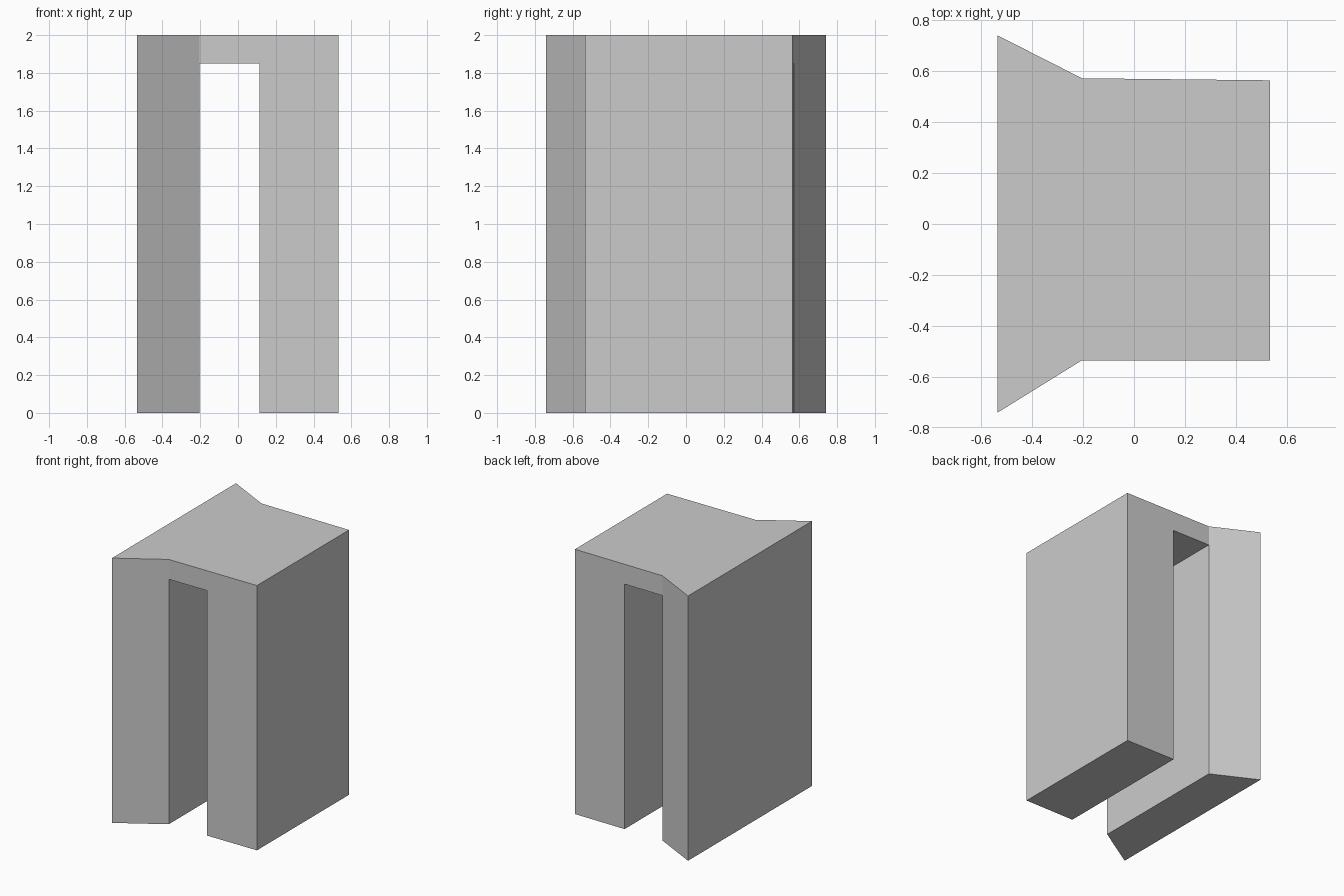
import bpy, bmesh

if "Cube" in bpy.data.objects:
    bpy.data.objects.remove(bpy.data.objects["Cube"])

# Front outline of the arch (x, z), anticlockwise from the outer left foot
L, BEND, SLOT, R = -0.535, -0.204, 0.115, 0.533
outline = [(L, 0), (BEND, 0), (BEND, 1.85), (SLOT, 1.85), (SLOT, 0),
           (R, 0), (R, 2), (BEND, 2), (L, 2)]
# Flat panels of the outline: flared left leg, then right leg with lintel
panels = [(0, 1, 2, 7, 8), (2, 3, 4, 5, 6, 7)]


def depth(x, flare, bend, end):
    """Side wall y position: flared left of the bend, nearly straight after."""
    if x <= BEND:
        return flare + (bend - flare) * (x - L) / (BEND - L)
    return bend + (end - bend) * (x - BEND) / (R - BEND)


bm = bmesh.new()
front = [bm.verts.new((x, depth(x, -0.74, -0.535, -0.535), z)) for x, z in outline]
back = [bm.verts.new((x, depth(x, 0.74, 0.572, 0.564), z)) for x, z in outline]

# Front and back panels
for p in panels:
    bm.faces.new([front[i] for i in p])
    bm.faces.new([back[i] for i in reversed(p)])

# Outer walls, top, feet and passage walls
n = len(outline)
for i in range(n):
    j = (i + 1) % n
    bm.faces.new((front[j], front[i], back[i], back[j]))

bmesh.ops.recalc_face_normals(bm, faces=bm.faces)
mesh = bpy.data.meshes.new("flared_arch")
bm.to_mesh(mesh)
bm.free()
bpy.context.collection.objects.link(bpy.data.objects.new("flared_arch", mesh))
